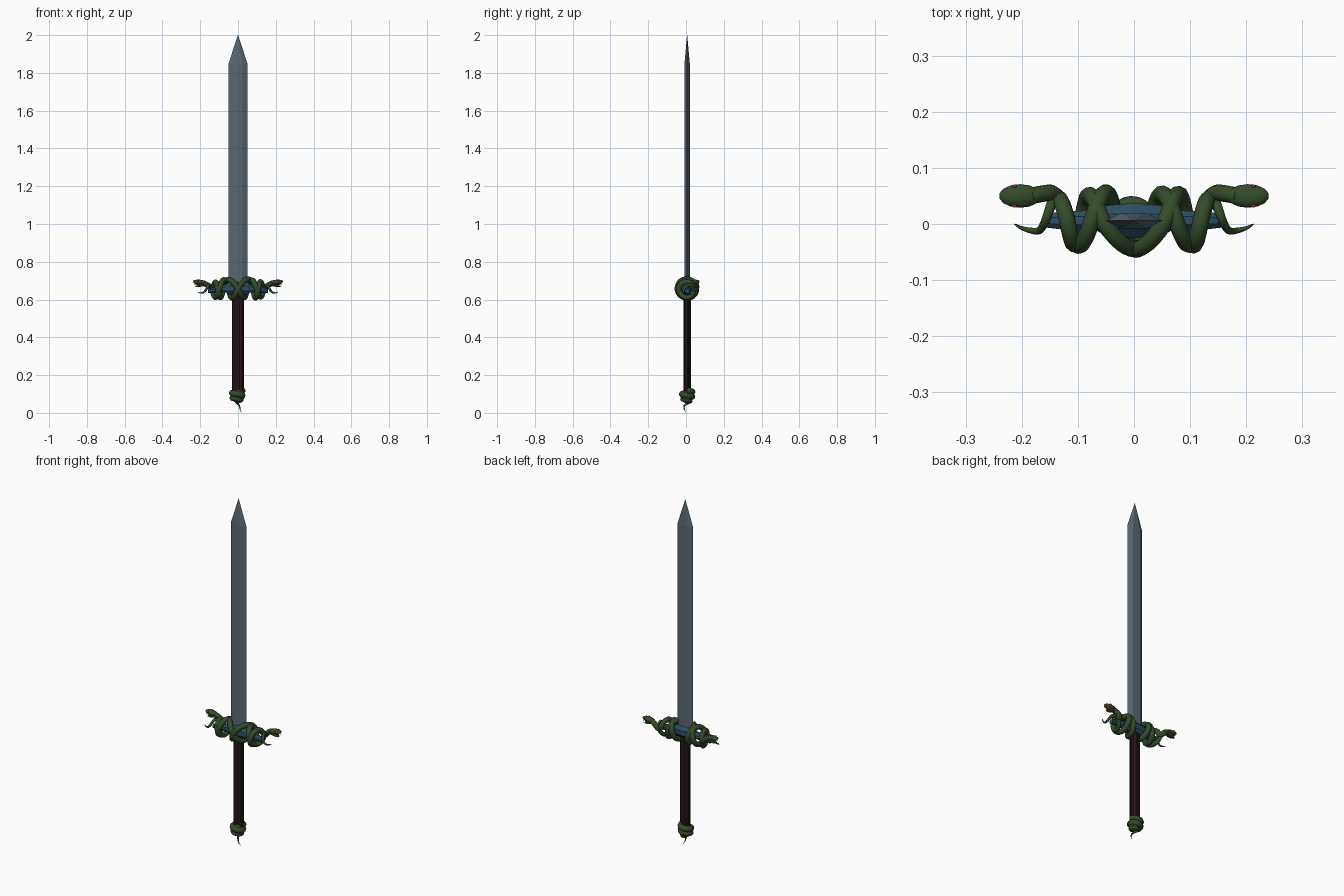
import bpy, bmesh, math
from mathutils import Vector, Matrix

if "Cube" in bpy.data.objects:
    bpy.data.objects.remove(bpy.data.objects["Cube"])

Y0 = 0.006  # depth of the sword's centre line


def material(name, rgb):
    m = bpy.data.materials.new(name)
    m.diffuse_color = (*rgb, 1)
    m.use_nodes = True
    m.node_tree.nodes["Principled BSDF"].inputs["Base Color"].default_value = m.diffuse_color
    return m


STEEL = material("blade steel", (0.10, 0.14, 0.17))
BLUE = material("guard blue", (0.025, 0.08, 0.13))
GREEN = material("snake green", (0.035, 0.07, 0.024))
WINE = material("grip dark wine", (0.022, 0.007, 0.009))
BLACK = material("grip black", (0.006, 0.004, 0.005))
RED = material("mouth red", (0.40, 0.03, 0.03))
WHITE = material("fang white", (0.75, 0.72, 0.65))


def add(name, bm, mats, smooth=False):
    bmesh.ops.recalc_face_normals(bm, faces=bm.faces)
    me = bpy.data.meshes.new(name)
    bm.to_mesh(me)
    bm.free()
    for m in mats:
        me.materials.append(m)
    for p in me.polygons:
        p.use_smooth = smooth
    ob = bpy.data.objects.new(name, me)
    bpy.context.collection.objects.link(ob)
    return ob


def loft(name, rings, mats, smooth=False, rule=None):
    bm = bmesh.new()
    vs = [[bm.verts.new(p) for p in r] for r in rings]
    n = len(vs[0])
    for a, b in zip(vs, vs[1:]):
        for i in range(n):
            f = bm.faces.new((a[i], a[(i + 1) % n], b[(i + 1) % n], b[i]))
            f.material_index = rule(i) if rule else 0
    bm.faces.new(vs[0])
    bm.faces.new(vs[-1])
    return add(name, bm, mats, smooth)


def tube(name, pts, radii, mat, sides=10):
    """Sweep a circle of changing radius along a path."""
    rings, up = [], None
    for i, p in enumerate(pts):
        t = (pts[min(i + 1, len(pts) - 1)] - pts[max(i - 1, 0)]).normalized()
        up = t.orthogonal() if up is None else up - t * up.dot(t)
        up.normalize()
        side = t.cross(up)
        rings.append([p + radii[i] * (up * math.cos(k * math.tau / sides) + side * math.sin(k * math.tau / sides))
                      for k in range(sides)])
    return loft(name, rings, [mat], True)


def smooth_path(pts, rounds=3):
    for _ in range(rounds):
        pts = [pts[0]] + [(a + b * 2 + c) / 4 for a, b, c in zip(pts, pts[1:], pts[2:])] + [pts[-1]]
    return pts


def densify(keys, n):
    out = []
    for a, b in zip(keys, keys[1:]):
        out += [a.lerp(b, k / n) for k in range(n)]
    return out + [keys[-1]]


def ellipsoid(name, c, r, mat, tilt=0):
    bm = bmesh.new()
    M = Matrix.Translation(c) @ Matrix.Rotation(tilt, 4, 'Y') @ Matrix.Diagonal((*r, 1))
    bmesh.ops.create_uvsphere(bm, u_segments=14, v_segments=8, radius=1, matrix=M)
    return add(name, bm, [mat], True)


# Blade: flattened six-sided bar running to a point
def blade_ring(z, w, flat, t):
    return [(x, Y0 + y, z) for x, y in
            ((-w, 0), (-flat, -t), (flat, -t), (w, 0), (flat, t), (-flat, t))]


loft("blade", [blade_ring(0.66, 0.05, 0.022, 0.014), blade_ring(1.85, 0.05, 0.022, 0.014),
               blade_ring(2.0, 0.0005, 0.0002, 0.0004)], [STEEL])

# Grip: fluted oval handle with dark grooves
grip = []
for z in (0.10, 0.65):
    grip.append([((0.031 if k % 4 < 2 else 0.028) * math.cos((k + .5) * math.tau / 24),
                  Y0 + (0.020 if k % 4 < 2 else 0.017) * math.sin((k + .5) * math.tau / 24), z)
                 for k in range(24)])
loft("grip", grip, [WINE, BLACK], rule=lambda i: 0 if i % 4 in (0, 1, 3) else 1)


# Guard: tapered eight-sided bar, drooping slightly at the ends
def centre_z(x):
    return 0.66 - 0.6 * x * x


stations = ((0.16, 0.013, 0.012), (0.12, 0.018, 0.018), (0.065, 0.020, 0.022), (0.052, 0.029, 0.034))
stations = [(-x, a, b) for x, a, b in stations] + [(0, 0.034, 0.036)] + list(reversed(stations))
loft("guard", [[(x, Y0 + a * math.cos((k + .5) * math.tau / 8), centre_z(x) + b * math.sin((k + .5) * math.tau / 8))
                for k in range(8)] for x, a, b in stations], [BLUE])

# Guard snakes: mirrored pair wound around the bar; turns in quarters (0 front, 1 top, 2 back, 3 below)
TURNS = ((-.157, -7), (-.14, -6), (-.12, -5), (-.1, -4), (-.075, -3), (-.05, -2), (-.032, -1), (0, 0),
         (.058, 1), (.08, 2), (.093, 3), (.106, 4), (.119, 5), (.135, 6))


def snake(side, label, tight):
    pts = [Vector(p) for p in ((-.213, 0, .640), (-.200, -.008, .634), (-.183, -.012, .636), (-.168, -.014, .652))]
    coil = [Vector((x, a, 0)) for x, a in TURNS]
    wound = []
    for v in densify(coil, 8):
        r = (0.053 - 0.7 * v.x ** 2) * tight
        ang = v.y * math.pi / 2
        wound.append(Vector((v.x, Y0 - r * math.cos(ang), centre_z(v.x) + r * math.sin(ang))))
    neck = [Vector(p) for p in ((.146, .056, .662), (.158, .055, .676), (.185, .05, .688))]
    pts = densify(pts + [wound[0]], 4)[:-1] + wound[:-1] + densify([wound[-1]] + neck, 4)
    pts = [Vector((p.x * side, p.y, p.z)) for p in smooth_path(pts)]
    radii = [0.0008 + 0.0142 * min(1, i / 42) ** 0.7 for i in range(len(pts))]
    tube(label + "_guard_snake_body", pts, radii, GREEN)

    # Head with open mouth, fangs and eyes
    n = label + "_snake_"
    ellipsoid(n + "upper_jaw", (.203 * side, .05, .693), (.038, .021, .012), GREEN, -.08 * side)
    ellipsoid(n + "lower_jaw", (.197 * side, .05, .674), (.032, .017, .006), GREEN, .18 * side)
    ellipsoid(n + "mouth", (.200 * side, .05, .683), (.029, .015, .007), RED)
    for s in (-1, 1):
        bm = bmesh.new()
        bmesh.ops.create_cone(bm, cap_ends=True, segments=6, radius1=0, radius2=.0028, depth=.016,
                              matrix=Matrix.Translation((.229 * side, .05 + s * .009, .683)))
        add(n + "fang", bm, [WHITE])
        ellipsoid(n + "eye", (.213 * side, .05 + s * .0175, .700), (.004, .003, .003), RED)


snake(1, "right", 1.0)
snake(-1, "left", 0.96)

# Pommel: snake coiled around the grip's end, tail hanging down
ellipsoid("pommel_core", (0, Y0, .09), (.034, .034, .040), GREEN)
coil = []
for k in range(61):
    t = k / 60
    r = 0.029 - 0.012 * max(0, t - .45)
    a = t * 2.25 * math.tau
    coil.append(Vector((r * math.cos(a) - .004, Y0 + r * math.sin(a), .118 - .058 * t)))
tail = [coil[-1]] + [Vector(p) for p in ((-.008, .012, .052), (.006, -.008, .042), (.010, -.012, .028),
                                         (.012, -.006, .014), (.019, 0, .0005))]
path = smooth_path(coil[:-1] + densify(tail, 4))
tube("pommel_snake", path, [.016 if i < 40 else .016 - .0155 * ((i - 40) / (len(path) - 41)) ** .9
                            for i in range(len(path))], GREEN)
